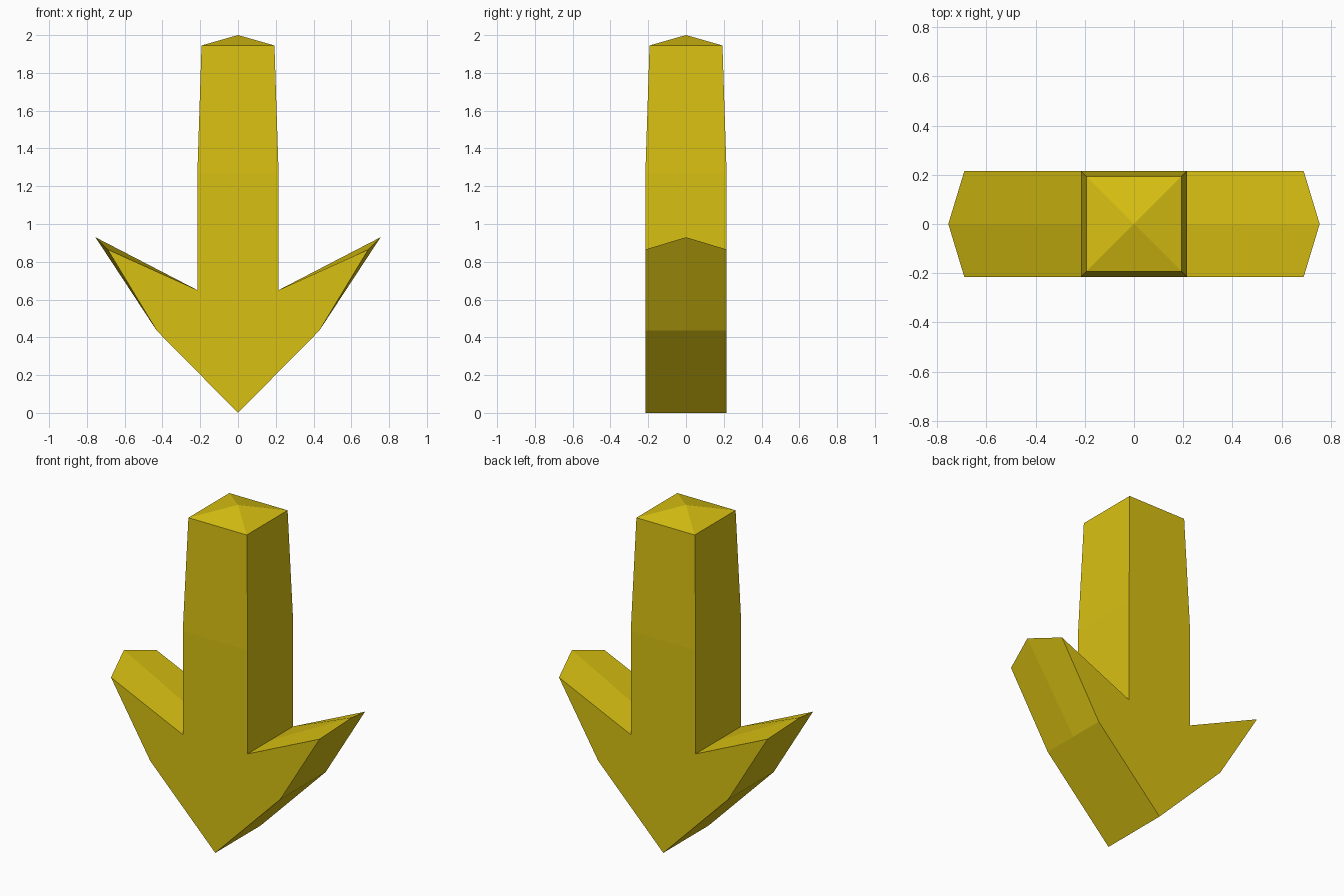
import bpy, bmesh

if "Cube" in bpy.data.objects:
    bpy.data.objects.remove(bpy.data.objects["Cube"])

HALF = 0.215  # half thickness of shaft and head

gold = bpy.data.materials.new("golden yellow")
gold.diffuse_color = (0.69, 0.53, 0.006, 1)
gold.use_nodes = True
gold.node_tree.nodes["Principled BSDF"].inputs["Base Color"].default_value = gold.diffuse_color


def finish(name, bm):
    bmesh.ops.recalc_face_normals(bm, faces=bm.faces)
    mesh = bpy.data.meshes.new(name)
    bm.to_mesh(mesh)
    bm.free()
    mesh.materials.append(gold)
    ob = bpy.data.objects.new(name, mesh)
    bpy.context.collection.objects.link(ob)


# Arrow head: the same outline at back, middle and front, with longer barb tips in the middle
def outline(bm, y, tip):
    right = [(0.43, 0.435), tip, (HALF, 0.65)]
    pts = [(0, 0)] + right + [(-x, z) for x, z in reversed(right)]
    return [bm.verts.new((x, y, z)) for x, z in pts]


bm = bmesh.new()
loops = [outline(bm, -HALF, (0.69, 0.865)),
         outline(bm, 0, (0.755, 0.93)),
         outline(bm, HALF, (0.69, 0.865))]
n = len(loops[0])
for a, b in zip(loops, loops[1:]):
    for i in range(n):
        if i != 3:  # leave open where the shaft stands
            j = (i + 1) % n
            bm.faces.new((a[i], a[j], b[j], b[i]))
bm.faces.new(loops[0])
bm.faces.new(loops[-1])
finish("arrow_head", bm)

# Shaft: straight square post, slight taper, pyramid cap
bm = bmesh.new()
rings = []
for r, z in ((HALF, 0.65), (HALF, 1.27), (0.193, 1.945)):
    rings.append([bm.verts.new((sx * r, sy * r, z))
                  for sx, sy in ((-1, -1), (1, -1), (1, 1), (-1, 1))])
for a, b in zip(rings, rings[1:]):
    for i in range(4):
        j = (i + 1) % 4
        bm.faces.new((a[i], a[j], b[j], b[i]))
apex = bm.verts.new((0, 0, 2))
for i in range(4):
    bm.faces.new((rings[-1][i], rings[-1][(i + 1) % 4], apex))
finish("shaft", bm)
